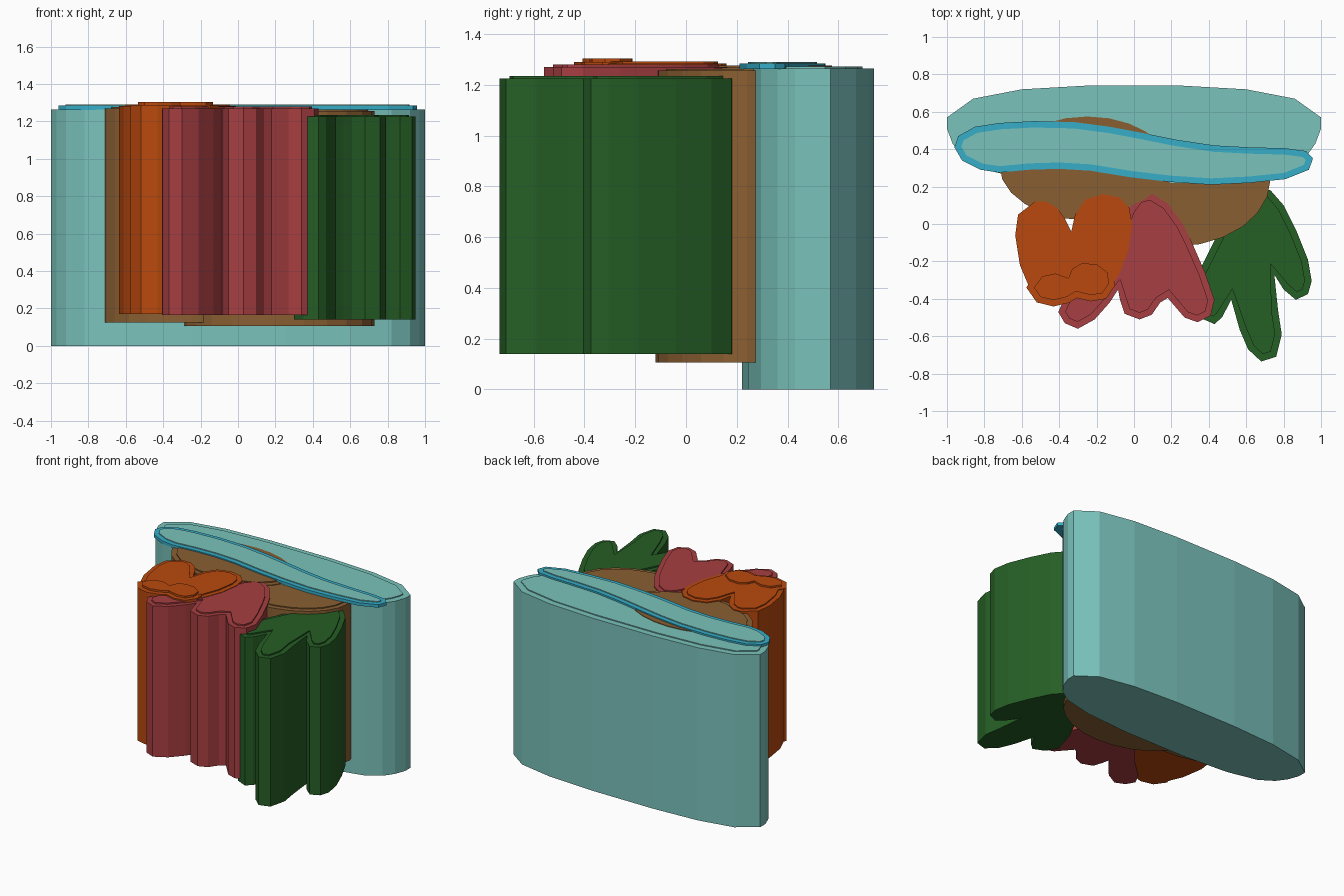
import bpy, bmesh, math
from mathutils import Vector

if "Cube" in bpy.data.objects:
    bpy.data.objects.remove(bpy.data.objects["Cube"])


def material(name, rgb):
    m = bpy.data.materials.new(name)
    lin = [((c / 255 + 0.055) / 1.055) ** 2.4 for c in rgb]
    m.diffuse_color = (*lin, 1)
    m.use_nodes = True
    m.node_tree.nodes["Principled BSDF"].inputs["Base Color"].default_value = m.diffuse_color
    return m


TEAL = material("teal", (122, 194, 187))
BLUE = material("blue", (54, 174, 200))
BROWN = material("brown", (138, 95, 50))
ORANGE = material("orange", (186, 73, 14))
RED = material("red", (167, 62, 65))
GREEN = material("green", (37, 94, 37))


def ccw(points):
    area = sum(a[0] * b[1] - b[0] * a[1] for a, b in zip(points, points[1:] + points[:1]))
    return points if area > 0 else points[::-1]


def inset(points, d):
    """Move every side of the outline inward by d (outward if negative)."""
    pts = [Vector(p) for p in ccw(points)]
    out = []
    for i, p in enumerate(pts):
        a = (p - pts[i - 1]).normalized()
        b = (pts[(i + 1) % len(pts)] - p).normalized()
        na, nb = Vector((-a.y, a.x)), Vector((-b.y, b.x))
        m = (na + nb).normalized()
        out.append(tuple(p + m * d / max(m.dot(na), 0.6)))
    return out


def prism(name, points, z0, z1, mat):
    bm = bmesh.new()
    pts = ccw(points)
    face = bm.faces.new([bm.verts.new((x, y, z0)) for x, y in pts])
    side = bmesh.ops.extrude_face_region(bm, geom=[face])
    top = [v for v in side["geom"] if isinstance(v, bmesh.types.BMVert)]
    bmesh.ops.translate(bm, verts=top, vec=(0, 0, z1 - z0))
    bmesh.ops.recalc_face_normals(bm, faces=bm.faces)
    me = bpy.data.meshes.new(name)
    bm.to_mesh(me)
    bm.free()
    me.materials.append(mat)
    bpy.context.collection.objects.link(bpy.data.objects.new(name, me))


def stepped(name, points, z0, z1, z2, d, mat, cap_mat=None):
    """Tall prism with a thin, slightly smaller plate on top."""
    prism(name, points, z0, z1, mat)
    prism(name + "_cap", inset(points, d), z1 - 0.002, z2, cap_mat or mat)


def ellipse(cx, cy, rx, ry, n=24):
    return [(cx + rx * math.cos(2 * math.pi * i / n), cy + ry * math.sin(2 * math.pi * i / n))
            for i in range(n)]


# Long rounded back body, mirrored left to right
half = [(.25, .74), (.6, .72), (.86, .67), (1, .57), (1, .51), (.97, .43),
        (.92, .36), (.82, .295), (.6, .245), (.25, .22)]
body = half + [(-x, y) for x, y in reversed(half)]
stepped("back_body", body, 0, 1.265, 1.272, .045, TEAL)

# Wavy rimmed plate on the body
wave = [(-.96, .41), (-.94, .47), (-.85, .52), (-.72, .54), (-.54, .55), (-.32, .545),
        (-.13, .52), (.03, .49), (.23, .45), (.43, .42), (.62, .41), (.81, .405),
        (.92, .39), (.957, .35), (.935, .29), (.81, .24), (.62, .22), (.41, .21),
        (.19, .225), (-.02, .25), (-.235, .285), (-.4, .295), (-.56, .29),
        (-.72, .275), (-.82, .29), (-.92, .34)]
stepped("wave_plate", wave, 1.262, 1.284, 1.29, .034, BLUE, TEAL)

# Two brown mounds
stepped("left_mound", ellipse(-.25, .315, .47, .295), .125, 1.268, 1.276, .035, BROWN)
stepped("right_mound", ellipse(.22, .24, .51, .36), .105, 1.256, 1.263, .035, BROWN)

# Orange petals and the small double lobe in front
petals = [(-.53, .12), (-.62, .05), (-.635, -.06), (-.61, -.22), (-.555, -.35),
          (-.49, -.40), (-.42, -.41), (-.34, -.38), (-.305, -.34), (-.21, -.39),
          (-.14, -.365), (-.075, -.26), (-.03, -.14), (-.01, 0), (-.025, .085),
          (-.075, .14), (-.165, .16), (-.26, .13), (-.315, .05), (-.335, -.04),
          (-.37, .03), (-.41, .085), (-.47, .12)]
stepped("orange_petals", petals, .17, 1.283, 1.291, .033, ORANGE)
lobes = [(-.535, -.34), (-.49, -.28), (-.42, -.265), (-.35, -.29), (-.33, -.24),
         (-.28, -.21), (-.2, -.215), (-.14, -.26), (-.135, -.32), (-.17, -.37),
         (-.23, -.38), (-.31, -.36), (-.36, -.39), (-.43, -.407), (-.5, -.39)]
stepped("orange_lobes", inset(lobes, -.033), .17, 1.289, 1.303, .033, ORANGE)

# Red three-fingered leaf
red = [(.09, .165), (.18, .11), (.26, 0), (.31, -.1), (.38, -.26), (.43, -.405),
       (.41, -.49), (.34, -.525), (.27, -.5), (.18, -.395), (.14, -.42), (.095, -.485),
       (.03, -.51), (-.05, -.48), (-.075, -.405), (-.085, -.35), (-.13, -.42),
       (-.21, -.51), (-.3, -.56), (-.37, -.53), (-.405, -.47), (-.37, -.395),
       (-.235, -.27), (-.1, -.11), (-.03, .08), (.02, .145)]
stepped("red_leaf", red, .165, 1.27, 1.28, .033, RED)

# Green three-fingered leaf
green = [(.73, .18), (.8, .1), (.87, -.04), (.93, -.19), (.95, -.305), (.93, -.375),
         (.865, -.405), (.8, -.35), (.75, -.27), (.77, -.46), (.79, -.59), (.76, -.71),
         (.68, -.735), (.61, -.67), (.565, -.565), (.52, -.405), (.47, -.5),
         (.43, -.535), (.35, -.5), (.3, -.42), (.35, -.25), (.45, -.05), (.55, .12),
         (.66, .19)]
stepped("green_leaf", green, .14, 1.225, 1.235, .035, GREEN)
